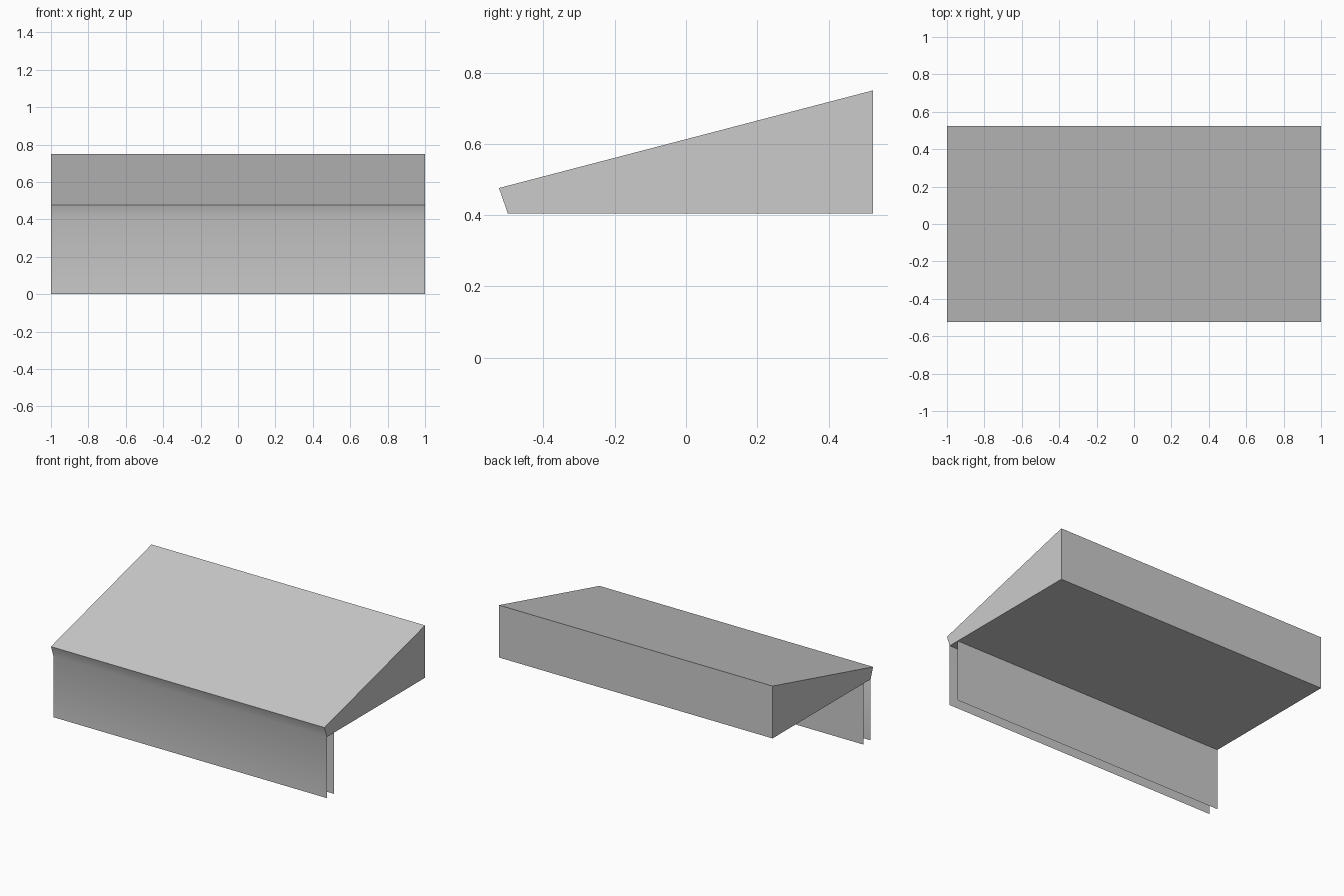
import bpy
import math

cube = bpy.data.objects.get("Cube")
if cube:
    bpy.data.objects.remove(cube, do_unlink=True)

HALF_WIDTH = 1.0

grey = bpy.data.materials.new("plain grey")
grey.use_nodes = True
colour = (0.6, 0.6, 0.6, 1)
grey.diffuse_color = colour
grey.node_tree.nodes["Principled BSDF"].inputs["Base Color"].default_value = colour


def extrude_profile(name, profile, caps=False):
    """Sweep a (y, z) profile across the full width, optionally closing the ends."""
    n = len(profile)
    verts = [(x, y, z) for x in (-HALF_WIDTH, HALF_WIDTH) for y, z in profile]
    faces = [(i, i + n, i + n + 1, i + 1) for i in range(n - 1)]
    if caps:
        faces += [tuple(range(n)), tuple(reversed(range(n, 2 * n)))]
    mesh = bpy.data.meshes.new(name)
    mesh.from_pydata(verts, [], faces)
    mesh.materials.append(grey)
    obj = bpy.data.objects.new(name, mesh)
    bpy.context.collection.objects.link(obj)
    return obj


lip_top = (-0.525, 0.476)
lip_base = (-0.5, 0.404)

# Sloped wedge: top, back and underside with closed ends
extrude_profile("sloped_top", [lip_base, (0.525, 0.404), (0.525, 0.75), lip_top], caps=True)

# Slanted lip running softly into the thin front sheet
front = extrude_profile("front_panel", [lip_top, lip_base, (-0.5, 0)])

# Second thin sheet just behind the front one
extrude_profile("inner_panel", [(-0.426, 0), (-0.426, 0.404)])

bpy.ops.object.select_all(action="DESELECT")
front.select_set(True)
bpy.context.view_layer.objects.active = front
bpy.ops.object.shade_smooth_by_angle(angle=math.radians(30))
